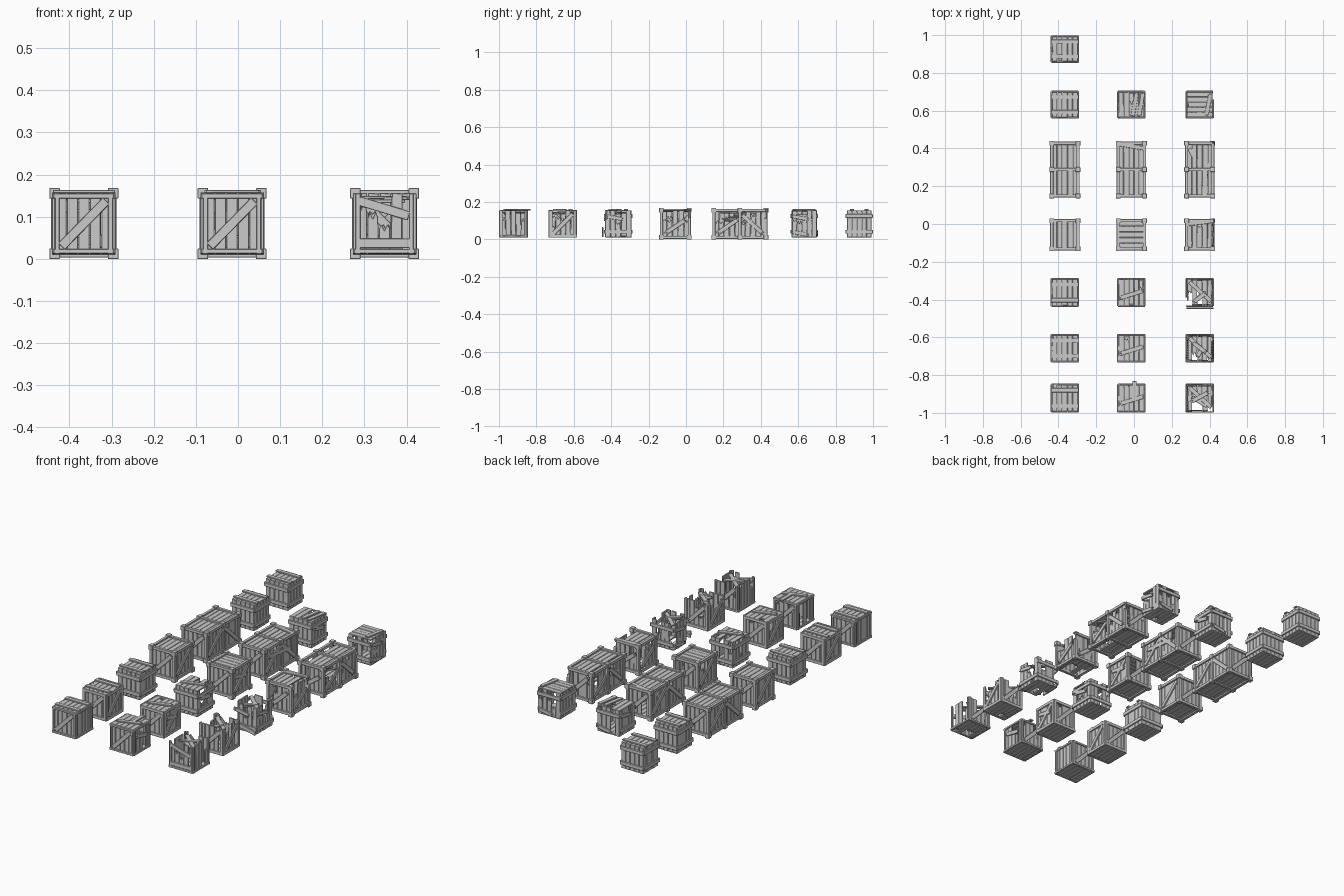
import bpy, bmesh, random
from mathutils import Vector as V

if "Cube" in bpy.data.objects:
    bpy.data.objects.remove(bpy.data.objects["Cube"])

random.seed(11)
T = 0.0075                                    # board thickness
X, Y, Z = V((1, 0, 0)), V((0, 1, 0)), V((0, 0, 1))
FACES = {"front": (X, Z, -Y), "right": (Y, Z, X), "back": (-X, Z, Y),
         "left": (-Y, Z, -X), "top": (X, Y, Z), "bottom": (X, -Y, -Z)}
SIDES = ("front", "right", "back", "left")
ENDS = (-1, 1)


def end_profile(s, w, jag, sign):
    """Straight or splintered board end, listed from -w to +w."""
    if not jag:
        return [(s, -w), (s, w)]
    return [(s - sign * (i % 2 == 0) * random.uniform(.006, .018), w * (i / 2 - 1))
            for i in range(5)]


def board(bm, a, b, normal, width, thick=T, jag0=False, jag1=False):
    """Board from a to b, flat side facing along normal."""
    d = (b - a).normalized()
    side = normal.cross(d).normalized()
    n = d.cross(side) * thick / 2
    w = width / 2
    pts = end_profile((b - a).length, w, jag1, 1) + end_profile(0, w, jag0, -1)[::-1]
    lo = [bm.verts.new(a + d * s + side * t - n) for s, t in pts]
    hi = [bm.verts.new(a + d * s + side * t + n) for s, t in pts]
    bm.faces.new(lo[::-1])
    bm.faces.new(hi)
    for i in range(len(pts)):
        bm.faces.new((lo[i - 1], lo[i], hi[i], hi[i - 1]))


def finish(bm, name):
    bmesh.ops.recalc_face_normals(bm, faces=bm.faces)
    me = bpy.data.meshes.new(name)
    bm.to_mesh(me)
    bm.free()
    ob = bpy.data.objects.new(name, me)
    bpy.context.collection.objects.link(ob)
    m = ob.modifiers.new("worn_edges", 'BEVEL')
    m.width, m.segments, m.limit_method = .0012, 1, 'ANGLE'


class Crate:
    def __init__(self, cx, cy, hx, hy):
        self.c = V((cx, cy, .0835))
        self.h = V((hx, hy, .0795)) - V((T, T, T))

    def half(self, axis):
        return abs(self.h.dot(axis))

    def p(self, face, u, v, d):
        """Point on a face: u, v run -1..1, d is the outward offset."""
        U, W, N = FACES[face]
        return self.c + U * u * self.half(U) + W * v * self.half(W) + N * (self.half(N) + d)

    def panel(self, bm, face, gone, split, crosswise=False):
        """Wall of parallel planks; gone and split are chances of damage."""
        U, W, N = FACES[face]
        span = 2 * self.half(W if crosswise else U)
        n = max(5, round(span / .028))
        for i in range(n):
            r = random.random()
            if r < gone:
                continue
            broken = r < gone + split
            end = random.uniform(-.2, .8) if broken else 1
            t = 2 * (i + .5) / n - 1
            lean = random.uniform(-.1, .1) * split
            d = random.uniform(-.0008, .0008) - T / 2

            def q(s, k):
                return self.p(face, s, k, d) if crosswise else self.p(face, k, s, d)
            board(bm, q(-1, t), q(end, t + lean), N, span / n * .95, T, False, broken)

    def batten(self, bm, face, u0, v0, u1, v1, width=.022, jag=False, d=T / 2):
        board(bm, self.p(face, u0, v0, d), self.p(face, u1, v1, d),
              FACES[face][2], width, T, jag, jag)


def thin_frame(cr, bm, w, damage):
    """Rails and stiles round each side wall."""
    for f in SIDES:
        for s in ENDS:
            if damage < 2 or s < 0:
                cr.batten(bm, f, -1.06, s * .91, 1.06, s * .91, w)
            cr.batten(bm, f, s * .93, -1, s * .93, 1, w)


def block_frame(cr, bm, damage, long):
    """Square edge beams with cube blocks at the joints."""
    e, s = .016, .025
    ys = (-1, 0, 1) if long else ENDS

    def at(x, y, z):
        return cr.c + V((x * cr.h.x, y * cr.h.y, z * cr.h.z))
    for x in ENDS:
        for z in ENDS:
            if damage < 2 or long or x + z < 2:
                board(bm, at(x, -1, z), at(x, 1, z), Z, e, e)
            for y in ys:
                if damage < 2 or x + y + z < 3:
                    p = at(x, y, z)
                    board(bm, p - X * s / 2, p + X * s / 2, Z, s, s)
        for y in ys:
            broken = damage == 2 and x + y == 2
            board(bm, at(x, y, -1), at(x, y, .55 if broken else 1), X, e, e, False, broken)
    for y in ys:
        for z in ENDS:
            board(bm, at(-1, y, z), at(1, y, z), Z, e, e)


def diagonals(cr, bm, faces, damage=0, long=False):
    """One brace per wall, or a mirrored pair on a long wall."""
    for f in faces:
        pair = long and f in ("right", "left")
        for s in (ENDS if pair else (1,)):
            a, b = (s * .9, s * .06) if pair else (-.78, .78)
            top = random.uniform(.2, .75) if damage == 2 else .75
            cr.batten(bm, f, a, -.75, b, top, jag=damage == 2)


def bands(cr, bm, damage):
    """Two level bands on every side, some snapped and sagging."""
    for f in SIDES:
        for v in ENDS:
            snap = random.random() < .3 * damage
            cr.batten(bm, f, -1.05, v * .58, .4 if snap else 1.05,
                      v * .58 - .25 * snap, .02, snap)


def loose_boards(cr, bm, damage, style):
    """Torn-off boards: askew on the lid, or fallen across an open crate."""
    if damage == 1:
        if style == "banded":
            for u in (.1, .6):
                cr.batten(bm, "top", u, -.9, u + .3, .9)
        elif style == "long":
            cr.batten(bm, "top", -1, .98, 1, .8)
        elif style != "block":
            cr.batten(bm, "top", -.95, -.45, 1, .15, jag=True)
        if style == "diagonal":
            cr.batten(bm, "top", .25, -.2, .25, 1.3)
        cr.batten(bm, "right", -.8, .4, .7, .1, jag=True)
    elif style == "banded":
        cr.batten(bm, "top", .5, -.9, .85, .9, jag=True)
    elif style == "block":
        cr.batten(bm, "top", -1, .75, 1.08, 1)
    else:
        for i in range(6 if style == "long" else 2):
            ang = random.uniform(-1, 1)
            reach = .6 if style == "long" else .8
            u = .35 if style == "long" else 0
            v = random.uniform(-.4, .1)
            cr.batten(bm, "top", u - reach * ang, v + reach / 2, u + reach * ang,
                      v - reach / 2, jag=True, d=-.01 - .009 * i)
        # a long diagonal across the opening
        cr.batten(bm, "top", -.8, .8, .9, -.7, d=-.012)
    if damage == 2 and style == "tall":
        cr.batten(bm, "front", -1, -.4, 1.05, -.85, d=.014)


# Columns run intact, damaged, wrecked; rows are the crate designs
COLS = (("intact", -.366), ("damaged", -.014), ("wrecked", .348))
ROWS = (("diagonal", -.922, .077), ("z_braced", -.658, .076), ("tall", -.362, .077),
        ("block", -.057, .082), ("long", .288, .147), ("banded", .632, .074),
        ("plain", .926, .073))

for style, cy, hy in ROWS:
    for dmg, (state, cx) in enumerate(COLS):
        if style == "plain" and dmg:
            continue
        blocky = style in ("block", "long")
        roofless = dmg == 2 and style in ("diagonal", "z_braced", "tall")
        cr = Crate(cx, cy, .077 if blocky else .0755, hy)
        label = f"{style}_crate_{state}"

        # plank walls, floor and lid
        bm = bmesh.new()
        for f in SIDES:
            calm = dmg == 1 and f == "front"
            cr.panel(bm, f, 0 if calm else .06 * dmg, 0 if calm else .22 * dmg)
        cr.panel(bm, "bottom", 0, .3 if dmg == 2 else 0)
        if not roofless:
            across = (style, dmg) in (("block", 1), ("banded", 2))
            open_lid = blocky and dmg == 2
            cr.panel(bm, "top", .2 * open_lid, .3 * open_lid + .1 * (dmg == 1), across)
        finish(bm, label + "_planks")

        # outer frame and braces
        bm = bmesh.new()
        if blocky:
            block_frame(cr, bm, dmg, style == "long")
            diagonals(cr, bm, SIDES, dmg, style == "long")
        elif style == "diagonal":
            thin_frame(cr, bm, .011, dmg)
            diagonals(cr, bm, ("back",) if dmg == 2 else ("front", "back"))
            if dmg == 2:
                cr.batten(bm, "front", -.9, .75, .85, .25)
                cr.batten(bm, "front", -.95, -.65, .9, -.65)
        elif style == "z_braced":
            thin_frame(cr, bm, .017, dmg)
            diagonals(cr, bm, SIDES)
        else:
            bands(cr, bm, dmg)
        if not blocky and dmg == 0:
            for v in ENDS:
                cr.batten(bm, "top", -1.08, v * .6, 1.08, v * .6)
        finish(bm, label + "_frame")

        # boards knocked loose
        if dmg:
            bm = bmesh.new()
            loose_boards(cr, bm, dmg, style)
            finish(bm, label + "_loose_boards")
